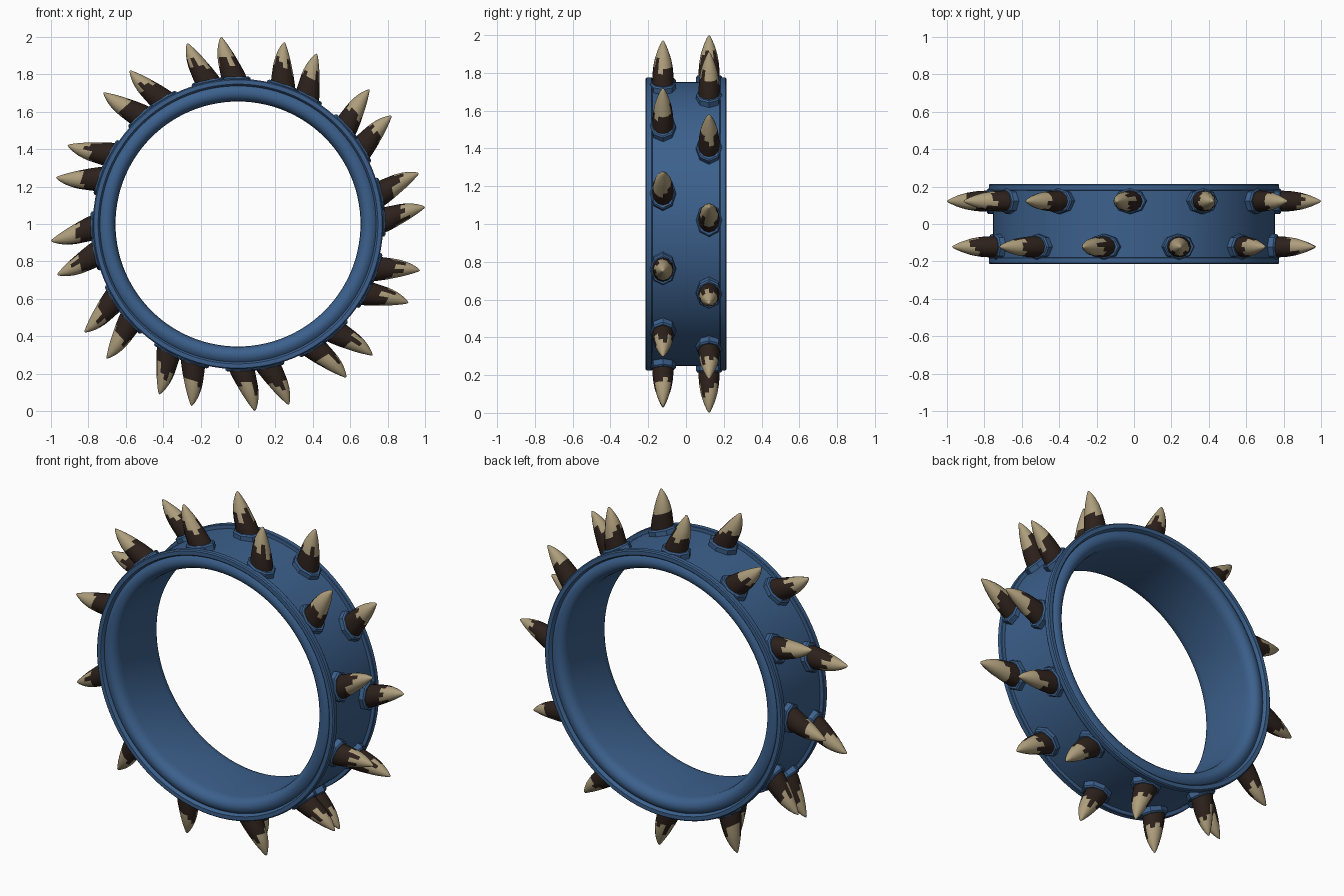
import bpy, bmesh, random
from math import sin, cos, pi, radians
from mathutils import Vector

if "Cube" in bpy.data.objects:
    bpy.data.objects.remove(bpy.data.objects["Cube"])

random.seed(4)
CENTRE = Vector((0, 0, 1.0))


def material(name, rgb):
    m = bpy.data.materials.new(name)
    m.diffuse_color = (*rgb, 1)
    m.use_nodes = True
    m.node_tree.nodes["Principled BSDF"].inputs["Base Color"].default_value = m.diffuse_color
    return m


BLUE = material("blue", (0.045, 0.118, 0.265))
DARK = material("dark_horn", (0.026, 0.015, 0.011))
CREAM = material("cream_horn", (0.42, 0.34, 0.20))


def finish(bm, name, mats, angle):
    bmesh.ops.recalc_face_normals(bm, faces=bm.faces)
    me = bpy.data.meshes.new(name)
    bm.to_mesh(me)
    bm.free()
    ob = bpy.data.objects.new(name, me)
    bpy.context.collection.objects.link(ob)
    for m in mats:
        me.materials.append(m)
    bpy.ops.object.select_all(action='DESELECT')
    ob.select_set(True)
    bpy.context.view_layer.objects.active = ob
    bpy.ops.object.shade_smooth_by_angle(angle=radians(angle))
    return ob


def bridge(bm, a, b):
    n = len(a)
    return [bm.faces.new((a[i], a[(i + 1) % n], b[(i + 1) % n], b[i])) for i in range(n)]


# band: mirrored (radius, y) profile with rounded lip, groove and raised rim, spun round y
half = [(.655, .15), (.659, .175), (.668, .193), (.683, .206), (.70, .21), (.717, .208),
        (.732, .199), (.738, .194), (.742, .208), (.748, .214), (.77, .214), (.776, .208),
        (.776, .183), (.773, .179), (.753, .178)]
profile = half + [(r, -y) for r, y in reversed(half)]
bm = bmesh.new()
SEG = 112
loops = []
for i in range(SEG):
    a = 2 * pi * i / SEG
    loops.append([bm.verts.new(CENTRE + Vector((r * cos(a), y, r * sin(a)))) for r, y in profile])
for i in range(SEG):
    bridge(bm, loops[i], loops[(i + 1) % SEG])
finish(bm, "band", [BLUE], 35)


def ring(bm, deg, y, h, off, half_t, half_y, n=8):
    """Elliptical loop at height h along the radial direction, shifted along the tangent."""
    a = radians(deg)
    u, t = Vector((cos(a), 0, sin(a))), Vector((-sin(a), 0, cos(a)))
    c = CENTRE + u * h + t * off + Vector((0, y, 0))
    return [bm.verts.new(c + t * half_t * cos(2 * pi * k / n) + Vector((0, half_y * sin(2 * pi * k / n), 0)))
            for k in range(n)]


def collar(deg, y, name):
    bm = bmesh.new()
    rings = [ring(bm, deg, y, h, 0, a, b) for h, a, b in
             [(.735, .088, .069), (.778, .088, .069), (.786, .080, .062)]]
    for p, q in zip(rings, rings[1:]):
        bridge(bm, p, q)
    bm.faces.new(rings[0])
    bm.faces.new(rings[-1])
    finish(bm, name, [BLUE], 30)


# spike stations: height, tangential bend, tangential half width, y half width
STATIONS = [(.75, -.008, .070, .058), (.80, .006, .066, .056), (.845, .021, .059, .053),
            (.87, .030, .054, .049), (.895, .038, .048, .045), (.92, .045, .041, .038),
            (.95, .053, .030, .028), (.98, .060, .016, .015), (.997, .063, .006, .006)]


def spike(deg, y, name):
    bm = bmesh.new()
    rings = [ring(bm, deg, y, *s, n=12) for s in STATIONS]
    # ragged colour line: each side turns cream at its own height
    start = [random.choice((2, 3, 3, 4, 5)) for _ in range(12)]
    for j, (p, q) in enumerate(zip(rings, rings[1:])):
        for k, f in enumerate(bridge(bm, p, q)):
            f.material_index = int(j >= start[k])
    a = radians(deg)
    tip = bm.verts.new(CENTRE + Vector((cos(a), 0, sin(a))) * 1.002
                       + Vector((-sin(a), 0, cos(a))) * .064 + Vector((0, y, 0)))
    top = rings[-1]
    for k in range(12):
        bm.faces.new((top[k], top[(k + 1) % 12], tip)).material_index = 1
    bm.faces.new(rings[0])
    finish(bm, name, [DARK, CREAM], 60)


# two staggered rows of twelve spikes in collars
for row, y, shift in (("front", -.122, 12), ("back", .122, 1.5)):
    for i in range(12):
        collar(shift + 30 * i, y, f"{row}_collar_{i + 1}")
        spike(shift + 30 * i, y, f"{row}_spike_{i + 1}")
